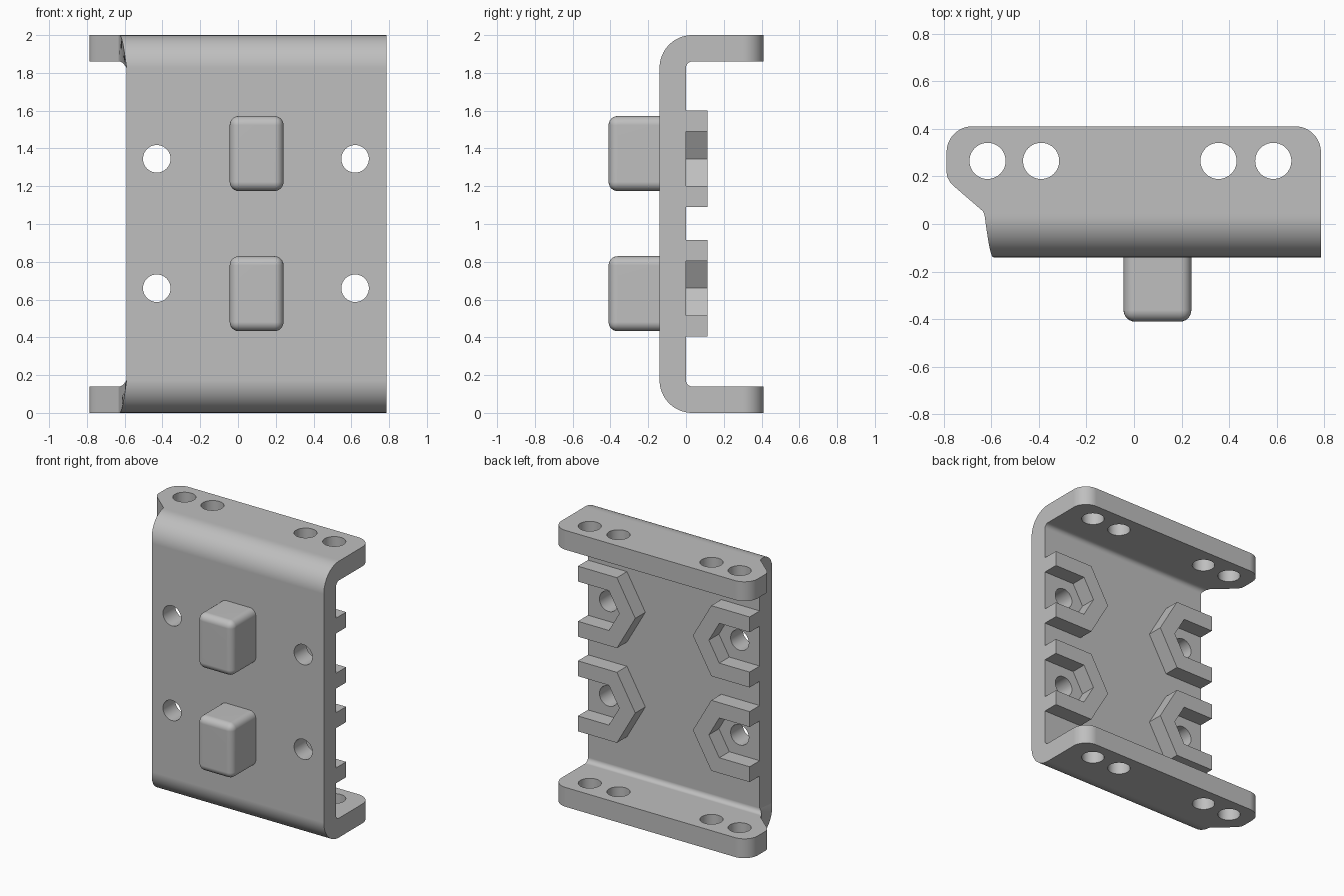
import bpy, bmesh
from math import sin, cos, pi, sqrt, radians
from mathutils import Matrix, Vector

if "Cube" in bpy.data.objects:
    bpy.data.objects.remove(bpy.data.objects["Cube"], do_unlink=True)

grey = bpy.data.materials.new("light grey metal")
grey.use_nodes = True
colour = (0.52, 0.52, 0.52, 1)
grey.diffuse_color = colour
grey.node_tree.nodes["Principled BSDF"].inputs["Base Color"].default_value = colour

HEIGHT, BACK, FRONT = 2.0, 0.41, -0.137
LEFT, RIGHT, THICK = -0.59, 0.785, 0.14
INNER_R = 0.033
OUTER_R = INNER_R + THICK
HOLE_X, HOLE_Z = (-0.43, 0.62), (0.66, 1.345)


def make_object(name, bm):
    bmesh.ops.recalc_face_normals(bm, faces=bm.faces)
    mesh = bpy.data.meshes.new(name)
    bm.to_mesh(mesh)
    bm.free()
    mesh.materials.append(grey)
    obj = bpy.data.objects.new(name, mesh)
    bpy.context.collection.objects.link(obj)
    return obj


def activate(obj):
    bpy.ops.object.select_all(action="DESELECT")
    obj.select_set(True)
    bpy.context.view_layer.objects.active = obj


def smooth(obj, angle=30):
    activate(obj)
    bpy.ops.object.shade_smooth_by_angle(angle=radians(angle))
    mod = obj.modifiers.new("weighted normals", "WEIGHTED_NORMAL")
    mod.keep_sharp = True


def flange_stations():
    """Free end to bend: (y, left x, right x), with rounded free corners."""
    r, left = 0.108, -0.787
    rows = []
    for i in range(13):
        a = pi / 2 * (1 - i / 12)
        rows.append((BACK - r + r * sin(a), left + r - r * cos(a), RIGHT - r + r * cos(a)))
    for y, x in ((0.215, left), (0.195, -0.783), (0.175, -0.772),
                 (0.155, -0.752), (0.055, -0.636), (0.045, -0.63)):
        rows.append((y, x, RIGHT))
    return rows


# Bent channel: a sheet lofted through stations across its height
def channel():
    half = []
    for y, x0, x1 in flange_stations():
        half.append(((y, HEIGHT), (y, HEIGHT - THICK), x0, x1))
    cy, cz = INNER_R, HEIGHT - OUTER_R
    for i in range(17):
        a = pi / 2 * i / 16
        outer = (cy - OUTER_R * sin(a), cz + OUTER_R * cos(a))
        inner = (cy - INNER_R * sin(a), cz + INNER_R * cos(a))
        half.append((outer, inner, LEFT - 0.037 * (1 - i / 16), RIGHT))
    lower = [((o[0], HEIGHT - o[1]), (n[0], HEIGHT - n[1]), a, b)
             for o, n, a, b in reversed(half)]
    bm = bmesh.new()
    rings = []
    for o, n, x0, x1 in half + lower:
        rings.append([bm.verts.new((x, *p)) for x, p in ((x0, o), (x1, o), (x1, n), (x0, n))])
    for a, b in zip(rings, rings[1:]):
        for k in range(4):
            m = (k + 1) % 4
            bm.faces.new((a[k], a[m], b[m], b[k]))
    bm.faces.new(rings[0])
    bm.faces.new(rings[-1])
    bmesh.ops.dissolve_limit(bm, angle_limit=radians(0.2), verts=bm.verts, edges=bm.edges)
    return make_object("bent_channel", bm)


# Holes through the flanges and through the front plate
def hole_cutter():
    bm = bmesh.new()

    def drill(radius, depth, matrix):
        bmesh.ops.create_cone(bm, cap_ends=True, segments=40, radius1=radius,
                              radius2=radius, depth=depth, matrix=matrix)
    for x in (-0.615, -0.39, 0.355, 0.585):
        for z in (THICK / 2, HEIGHT - THICK / 2):
            drill(0.076, 0.3, Matrix.Translation((x, 0.265, z)))
    for x in HOLE_X:
        for z in HOLE_Z:
            drill(0.073, 0.3, Matrix.Translation((x, FRONT / 2, z)) @ Matrix.Rotation(pi / 2, 4, "X"))
    return make_object("hole_cutter", bm)


body, cutter = channel(), hole_cutter()
mod = body.modifiers.new("holes", "BOOLEAN")
mod.operation, mod.solver, mod.object = "DIFFERENCE", "EXACT", cutter
activate(body)
bpy.ops.object.modifier_apply(modifier=mod.name)
bpy.data.objects.remove(cutter, do_unlink=True)
smooth(body)


# Half-hexagon nut holders, open towards the plate's side edges
def nut_holder(name, x, z, edge):
    side = 1 if edge > x else -1

    def outline(apothem):
        r = 2 * apothem / sqrt(3)
        return [(edge, z + apothem), (x - side * r / 2, z + apothem), (x - side * r, z),
                (x - side * r / 2, z - apothem), (edge, z - apothem)]
    bm = bmesh.new()
    outer, inner = [[bm.verts.new((px, -0.002, pz)) for px, pz in outline(a)]
                    for a in (0.255, 0.144)]
    faces = [bm.faces.new((outer[i], outer[i + 1], inner[i + 1], inner[i])) for i in range(4)]
    ext = bmesh.ops.extrude_face_region(bm, geom=faces, use_keep_orig=True)
    top = [v for v in ext["geom"] if isinstance(v, bmesh.types.BMVert)]
    bmesh.ops.translate(bm, verts=top, vec=(0, 0.117, 0))
    return make_object(name, bm)


for x, edge, side in ((HOLE_X[0], LEFT, "right"), (HOLE_X[1], RIGHT, "left")):
    for z, level in zip(HOLE_Z, ("lower", "upper")):
        nut_holder(f"{level}_{side}_nut_holder", x, z, edge)


# Rounded blocks on the front
def block(name, z):
    bm = bmesh.new()
    bmesh.ops.create_cube(bm, size=1)
    bmesh.ops.scale(bm, verts=bm.verts, vec=(0.285, 0.28, 0.397))
    bmesh.ops.translate(bm, verts=bm.verts, vec=Vector((0.0985, -0.27, z)))
    back = max(v.co.y for v in bm.verts)
    edges = [e for e in bm.edges if min(v.co.y for v in e.verts) < back - 0.01]
    bmesh.ops.bevel(bm, geom=edges, offset=0.048, segments=6, profile=0.5, affect="EDGES")
    smooth(make_object(name, bm), 40)


block("lower_front_block", 0.631)
block("upper_front_block", 1.373)
